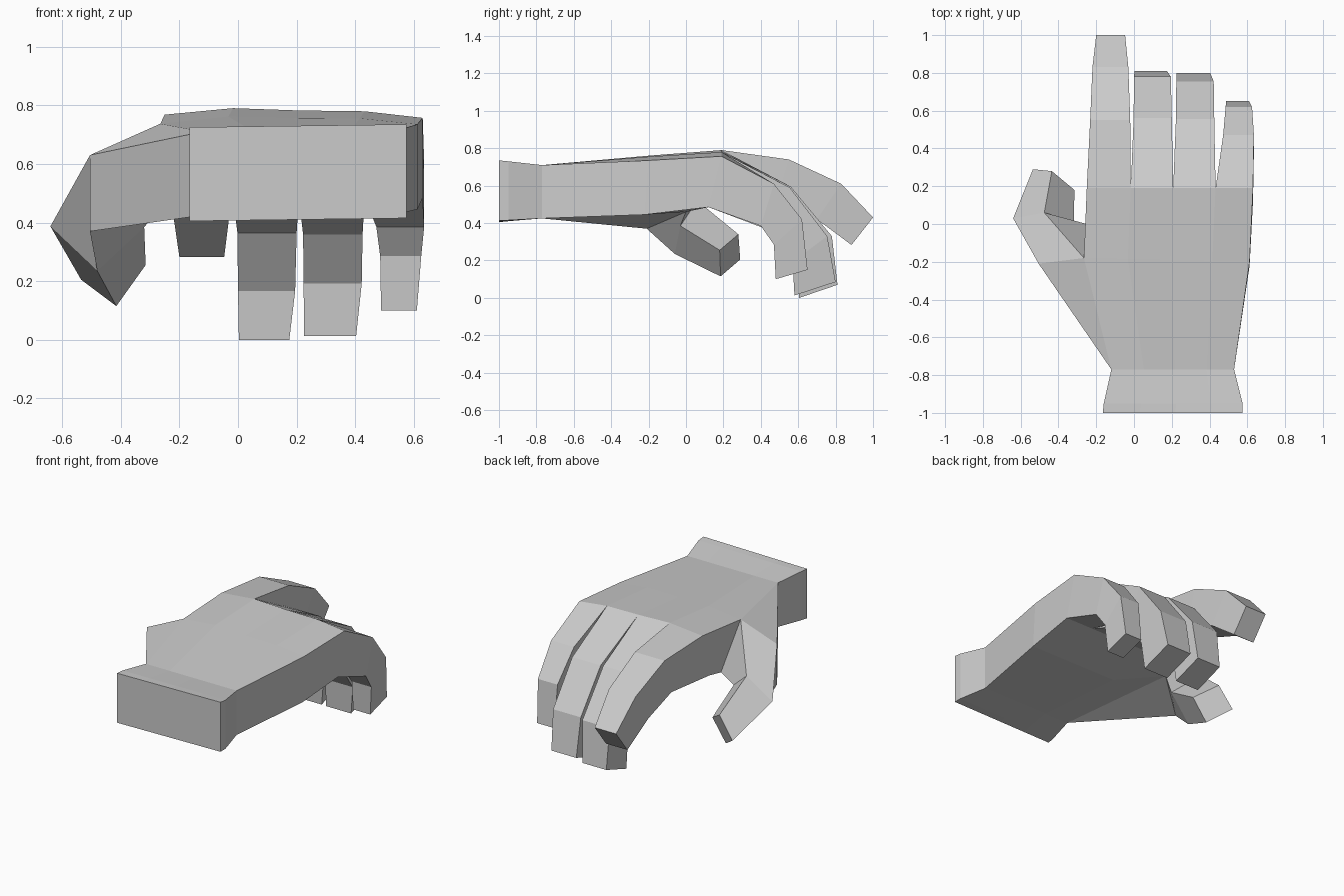
import bpy, bmesh
from mathutils import Vector

if "Cube" in bpy.data.objects:
    bpy.data.objects.remove(bpy.data.objects["Cube"])

bm = bmesh.new()


def face(*pts):
    bm.faces.new([bm.verts.new(p) for p in pts])


def loft(rings, skip=lambda row, side: False):
    """Skin matching closed rings of points, leaving out the skipped panels."""
    for r, (a, b) in enumerate(zip(rings, rings[1:])):
        n = len(a)
        for i in range(n):
            if not skip(r, i):
                j = (i + 1) % n
                face(a[i], a[j], b[j], b[i])


def row(left, right, rise=(0, 0, 0, 0, 0)):
    """Five points from left to right, one per finger boundary."""
    l, r = Vector(left), Vector(right)
    return [l.lerp(r, f) + Vector((0, 0, h))
            for f, h in zip((0, .265, .52, .775, 1), rise)]


# Palm: top and bottom rows from the cut wrist to the knuckles
arch = (0, .025, .02, .02, 0)
tops = [row((-.165, -1, .725), (.575, -1, .735)),
        row((-.16, -.95, .725), (.575, -.95, .73)),
        row((-.12, -.77, .71), (.53, -.77, .71)),
        row((-.265, -.18, .737), (.612, -.2, .735), arch),
        row((-.25, .19, .768), (.63, .19, .757), arch)]
bottoms = [row((-.165, -1, .405), (.575, -1, .415)),
           row((-.16, -.95, .41), (.575, -.95, .415)),
           row((-.12, -.77, .425), (.53, -.77, .425)),
           row((-.25, -.22, .445), (.612, -.22, .445)),
           row((-.25, .12, .485), (.63, .12, .485))]
bottoms[3][0] = Vector((-.25, 0, .46))      # web below the thumb
palm = [t + b[::-1] for t, b in zip(tops, bottoms)]
loft(palm, lambda r, i: r == 2 and i == 9)  # opening for the thumb
face(*palm[0])

# Thumb: wedge from the wrist, then two segments
root = [(-.505, -.21, .63), (-.505, -.21, .37), bottoms[3][0], tops[3][0]]
joint = [(-.64, .03, .387), (-.48, -.06, .235), (-.32, -.03, .385), (-.475, .06, .52)]
tip = [(-.535, .29, .205), (-.415, .185, .115), (-.315, .18, .255), (-.435, .28, .34)]
wt, wb = tops[2][0], bottoms[2][0]
face(wt, root[0], root[3])
face(wb, root[2], root[1])
face(wt, wb, root[1], root[0])
loft([root, joint, tip])
face(*tip)

# Fingers: each section is (x left, x right, back y z, underside y z)
fingers = [
    [(-.232, -.02, .55, .74, .48, .51), (-.22, -.03, .83, .61, .70, .42),
     (-.2, -.047, 1.0, .43, .885, .283)],
    [(-.002, .2, .56, .595, .46, .365), (0, .195, .78, .33, .595, .167),
     (.003, .175, .81, .07, .605, 0)],
    [(.222, .425, .555, .59, .45, .36), (.224, .422, .755, .33, .57, .192),
     (.225, .403, .8, .085, .58, .013)],
    [(.472, .635, .47, .61, .4, .385), (.485, .625, .62, .42, .47, .285),
     (.488, .61, .65, .15, .48, .1)]]
for k, sections in enumerate(fingers):
    rings = [[tops[4][k], tops[4][k + 1], bottoms[4][k + 1], bottoms[4][k]]]
    for l, r, yt, zt, yb, zb in sections:
        rings.append([(l, yt, zt), (r, yt, zt), (r, yb, zb), (l, yb, zb)])
    loft(rings)
    face(*rings[-1])

# Weld the panels into one closed hand
bmesh.ops.remove_doubles(bm, verts=bm.verts, dist=.0005)
bmesh.ops.recalc_face_normals(bm, faces=bm.faces)
mesh = bpy.data.meshes.new("hand")
bm.to_mesh(mesh)
bm.free()
bpy.context.collection.objects.link(bpy.data.objects.new("hand", mesh))
